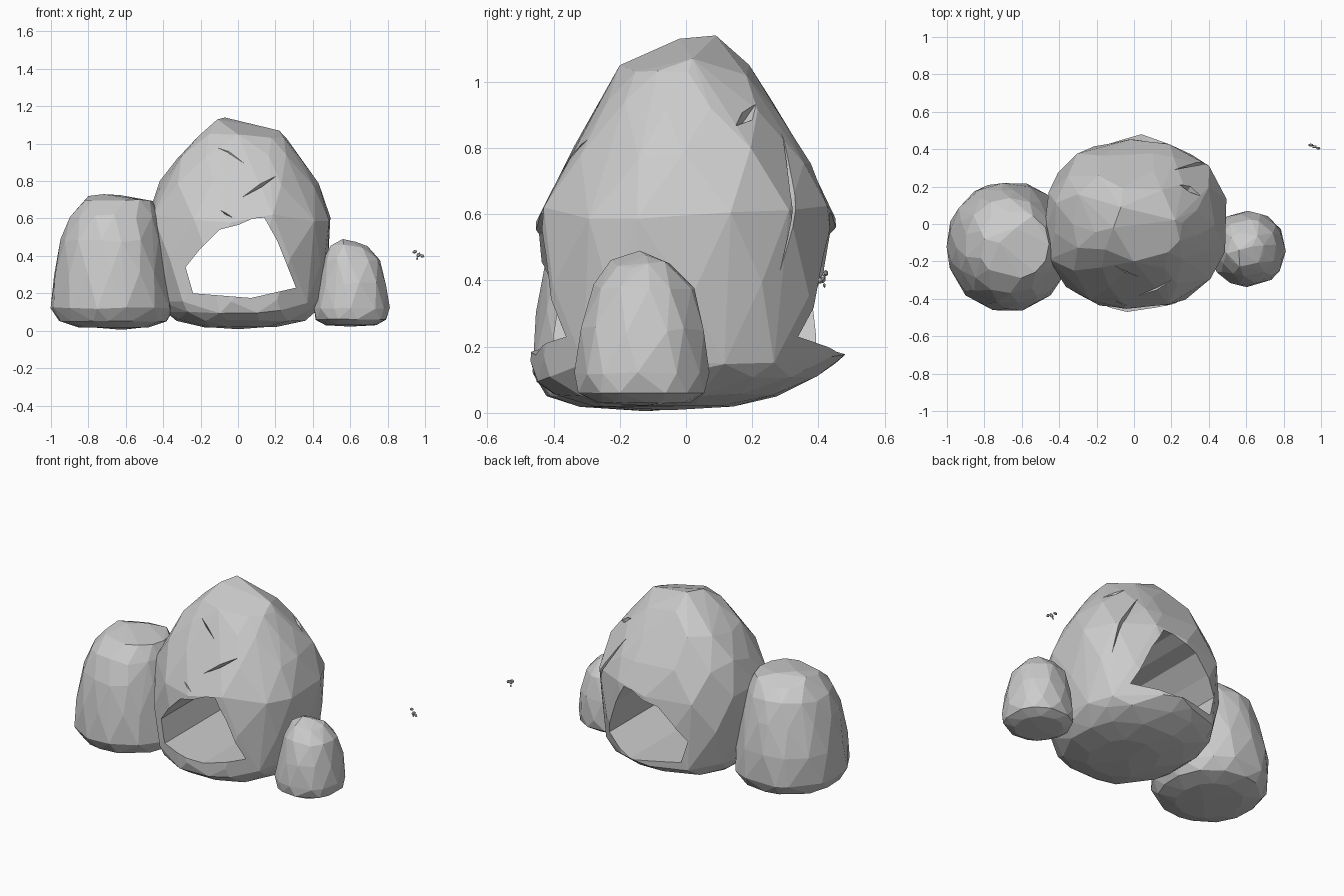
import bpy, bmesh, math, random
from mathutils import Vector, Matrix

if "Cube" in bpy.data.objects:
    bpy.data.objects.remove(bpy.data.objects["Cube"])

random.seed(11)


def add_object(name, bm):
    bmesh.ops.recalc_face_normals(bm, faces=bm.faces[:])
    me = bpy.data.meshes.new(name)
    bm.to_mesh(me)
    bm.free()
    ob = bpy.data.objects.new(name, me)
    bpy.context.collection.objects.link(ob)
    return ob


def hull(bm):
    res = bmesh.ops.convex_hull(bm, input=bm.verts[:])
    loose = {v for v in res["geom_interior"] if isinstance(v, bmesh.types.BMVert)}
    bmesh.ops.delete(bm, geom=list(loose), context='VERTS')
    bmesh.ops.dissolve_limit(bm, angle_limit=math.radians(4),
                             verts=bm.verts[:], edges=bm.edges[:])


def rock(name, rings, segs, power, tips, jitter=0.02, zjit=0.012):
    """Faceted boulder: hull of jittered rings (z, x0, x1, y0, y1)."""
    bm = bmesh.new()
    for i, (z, x0, x1, y0, y1) in enumerate(rings):
        for k in range(segs):
            a = math.tau * (k + 0.5 * (i % 2) + random.uniform(-.25, .25)) / segs
            c, s = math.cos(a), math.sin(a)
            r = (abs(c) ** power + abs(s) ** power) ** (-1 / power)
            r *= 1.015 - random.uniform(0, jitter)
            dz = random.uniform(-zjit, zjit) * min(1, z / 0.3)
            bm.verts.new(((x0 + x1) / 2 + (x1 - x0) / 2 * c * r,
                          (y0 + y1) / 2 + (y1 - y0) / 2 * s * r, z + dz))
    for t in tips:
        bm.verts.new(t)
    hull(bm)
    return add_object(name, bm)


def cut(ob, cutter):
    m = ob.modifiers.new("cut", 'BOOLEAN')
    m.operation, m.solver, m.object = 'DIFFERENCE', 'EXACT', cutter
    bpy.context.view_layer.update()
    dg = bpy.context.evaluated_depsgraph_get()
    me = bpy.data.meshes.new_from_object(ob.evaluated_get(dg))
    ob.modifiers.clear()
    ob.data = me
    bpy.data.objects.remove(cutter)


def gouge(ob, a, b, width, depth):
    """Diamond-shaped chisel mark running from a to b."""
    a, b = Vector(a), Vector(b)
    mid, d = (a + b) / 2, (b - a)
    out = Vector((mid.x, mid.y, mid.z - 0.4)).normalized()
    # drop the chisel line onto the rock surface
    pts = []
    for p in (a, mid, b):
        hit, loc, _, _ = ob.ray_cast(p + out * 1.5, -out)
        pts.append(loc if hit else p)
    side = d.cross(out).normalized() * width
    bm = bmesh.new()
    rim = (pts[0], pts[2], pts[1] + side, pts[1] - side * 0.4)
    for p in (*rim, pts[1] - out * depth, *(p + out * 0.06 for p in rim)):
        bm.verts.new(p)
    bmesh.ops.convex_hull(bm, input=bm.verts[:])
    cut(ob, add_object("gouge_cutter", bm))


# Main boulder
main = rock("arch_rock", [
    (0.02, -0.18, 0.22, -0.28, 0.14),
    (0.055, -0.33, 0.36, -0.40, 0.28),
    (0.10, -0.39, 0.42, -0.455, 0.39),
    (0.16, -0.43, 0.45, -0.465, 0.45),
    (0.38, -0.475, 0.485, -0.46, 0.45),
    (0.60, -0.48, 0.50, -0.45, 0.445),
    (0.78, -0.42, 0.43, -0.35, 0.385),
    (0.92, -0.33, 0.34, -0.26, 0.295),
    (1.03, -0.21, 0.26, -0.19, 0.20)], 13, 2.35,
    [(-0.07, 0.09, 1.14), (-0.11, -0.02, 1.13), (0.22, 0.02, 1.07),
     (0.0, -0.2, 1.05), (0.04, 0.48, 0.175), (0.0, -0.05, 0.008)], 0.025, 0.03)

# Chisel marks
for a, b, w, d in [
        ((-0.11, -0.24, 1.02), (0.03, -0.29, 0.91), 0.006, 0.02),
        ((0.02, -0.37, 0.70), (0.20, -0.28, 0.81), 0.014, 0.035),
        ((-0.10, -0.44, 0.66), (-0.03, -0.45, 0.61), 0.006, 0.02),
        ((0.34, 0.14, 0.84), (0.26, 0.22, 0.96), 0.03, 0.03),
        ((0.42, 0.30, 0.44), (0.26, 0.33, 0.88), 0.015, 0.03)]:
    gouge(main, a, b, w, d)

# Tunnel through the boulder, front to back
outline = [(-0.24, 0.20), (-0.28, 0.34), (-0.20, 0.44), (-0.10, 0.54),
           (0.0, 0.565), (0.08, 0.60), (0.14, 0.605), (0.21, 0.48),
           (0.31, 0.23), (0.07, 0.175)]
bm = bmesh.new()
f = bm.faces.new([bm.verts.new((x, -1, z)) for x, z in outline])
ext = bmesh.ops.extrude_face_region(bm, geom=[f])
bmesh.ops.translate(bm, vec=(0, 2, 0),
                    verts=[v for v in ext["geom"] if isinstance(v, bmesh.types.BMVert)])
cut(main, add_object("tunnel_cutter", bm))

# Side boulders
rock("left_rock", [
    (0.018, -0.85, -0.48, -0.32, 0.08),
    (0.05, -0.955, -0.38, -0.42, 0.18),
    (0.12, -1.00, -0.345, -0.465, 0.225),
    (0.30, -0.985, -0.365, -0.455, 0.22),
    (0.48, -0.945, -0.40, -0.42, 0.18),
    (0.61, -0.90, -0.425, -0.37, 0.14),
    (0.69, -0.83, -0.455, -0.29, 0.07)], 14, 2.15,
    [(-0.72, -0.1, 0.73), (-0.8, -0.08, 0.72), (-0.5, -0.1, 0.695),
     (-0.63, -0.02, 0.725), (-0.62, -0.12, 0.005)])

rock("right_rock", [
    (0.03, 0.47, 0.74, -0.27, 0.01),
    (0.06, 0.415, 0.80, -0.325, 0.06),
    (0.12, 0.405, 0.81, -0.335, 0.07),
    (0.25, 0.43, 0.795, -0.32, 0.06),
    (0.38, 0.455, 0.76, -0.28, 0.025),
    (0.45, 0.495, 0.695, -0.23, -0.045)], 12, 2.15,
    [(0.56, -0.14, 0.49), (0.63, -0.12, 0.475), (0.6, -0.13, 0.022)])

# Loose chips hovering off to the side
bm = bmesh.new()
for x, y, z, s in [(0.945, 0.422, 0.422, 0.014), (0.965, 0.413, 0.405, 0.016),
                   (0.985, 0.405, 0.400, 0.013), (0.958, 0.418, 0.385, 0.008)]:
    rot = Matrix.Rotation(random.uniform(0, 3), 4, 'Y')
    bmesh.ops.create_icosphere(bm, subdivisions=1, radius=1,
        matrix=Matrix.Translation((x, y, z)) @ rot @ Matrix.Diagonal((s, s * .6, s * .7, 1)))
add_object("stone_chips", bm)
